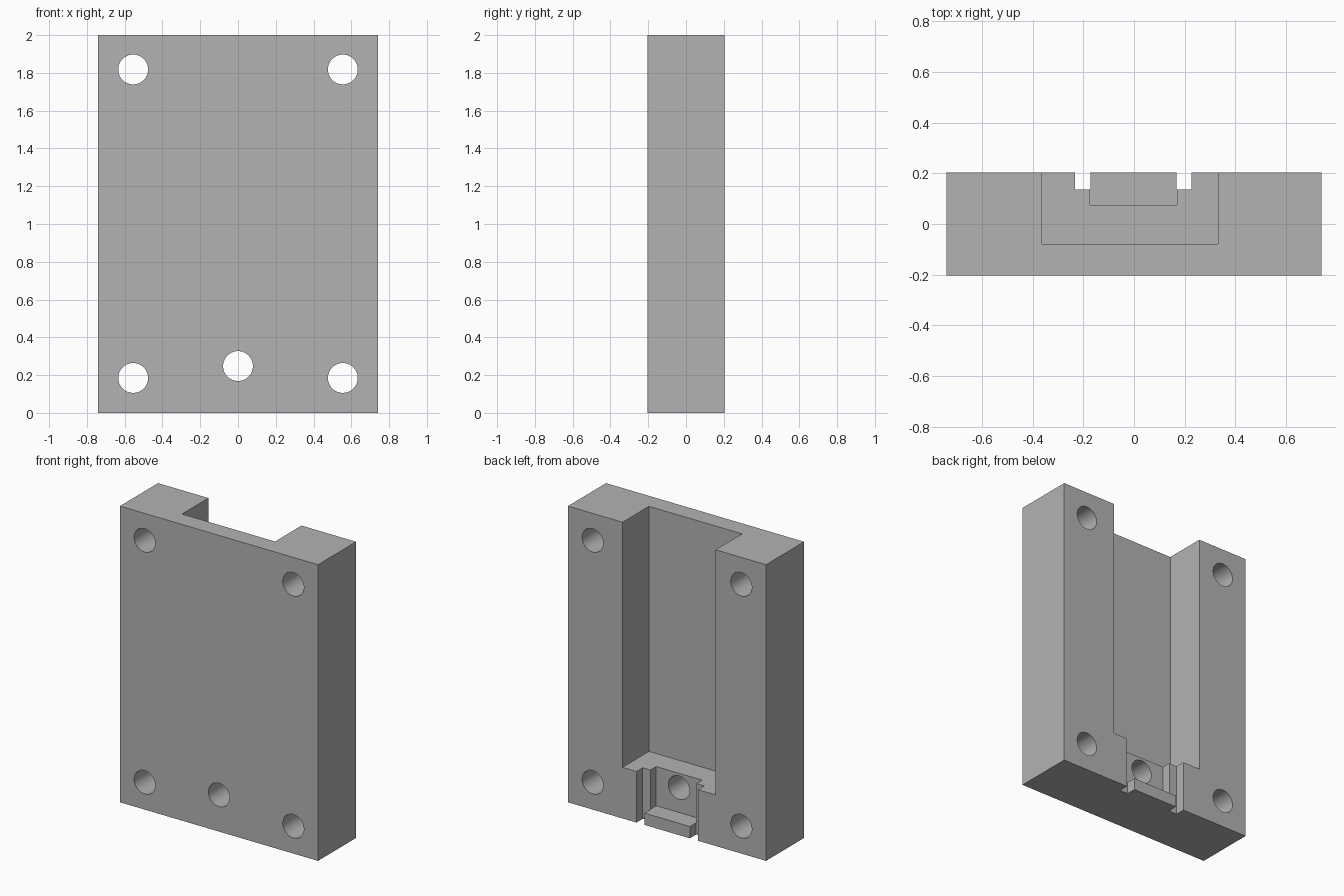
import bpy
import math

old = bpy.data.objects.get("Cube")
if old:
    bpy.data.objects.remove(old, do_unlink=True)

# Single plain grey
grey = bpy.data.materials.new("plain grey")
grey.use_nodes = True
colour = (0.45, 0.45, 0.45, 1)
grey.diffuse_color = colour
grey.node_tree.nodes["Principled BSDF"].inputs["Base Color"].default_value = colour

HALF_W, HALF_D, HEIGHT = 0.74, 0.203, 2.0
OUT = 0.1  # how far cutters reach beyond the block


def box(name, low, high):
    size = [b - a for a, b in zip(low, high)]
    centre = [(a + b) / 2 for a, b in zip(low, high)]
    bpy.ops.mesh.primitive_cube_add(size=1, location=centre)
    obj = bpy.context.object
    obj.name = name
    obj.scale = size
    bpy.ops.object.transform_apply(location=True, rotation=False, scale=True)
    obj.data.materials.append(grey)
    return obj


def drill(name, x, z):
    bpy.ops.mesh.primitive_cylinder_add(
        vertices=64, radius=0.079, depth=2 * (HALF_D + OUT),
        location=(x, 0, z), rotation=(math.pi / 2, 0, 0))
    obj = bpy.context.object
    obj.name = name
    obj.data.materials.append(grey)
    return obj


def cut(target, cutter):
    cutter.hide_render = True
    mod = target.modifiers.new(cutter.name, 'BOOLEAN')
    mod.operation = 'DIFFERENCE'
    mod.solver = 'EXACT'
    mod.object = cutter
    bpy.context.view_layer.objects.active = target
    bpy.ops.object.modifier_apply(modifier=mod.name)
    bpy.data.objects.remove(cutter, do_unlink=True)


plate = box("mounting_block", (-HALF_W, -HALF_D, 0), (HALF_W, HALF_D, HEIGHT))
back = HALF_D + OUT

# Long channel in the back, open at the top
cut(plate, box("channel", (-0.363, -0.079, 0.345), (0.332, back, HEIGHT + OUT)))

# Recess below the channel, leaving a low lip at the bottom
cut(plate, box("pocket", (-0.174, 0.075, 0.08), (0.17, back, 0.5)))

# Narrow grooves on both sides of the lip
cut(plate, box("groove_right", (-0.233, 0.136, -OUT), (-0.171, back, 0.5)))
cut(plate, box("groove_left", (0.167, 0.136, -OUT), (0.228, back, 0.5)))

# Corner screw holes and the centre hole
for x in (-0.555, 0.555):
    for z in (0.185, 1.818):
        cut(plate, drill("screw_hole", x, z))
cut(plate, drill("centre_hole", 0, 0.248))

# Smooth hole walls, crisp edges elsewhere
bpy.ops.object.select_all(action='DESELECT')
plate.select_set(True)
bpy.context.view_layer.objects.active = plate
bpy.ops.object.shade_smooth_by_angle(angle=math.radians(30))
